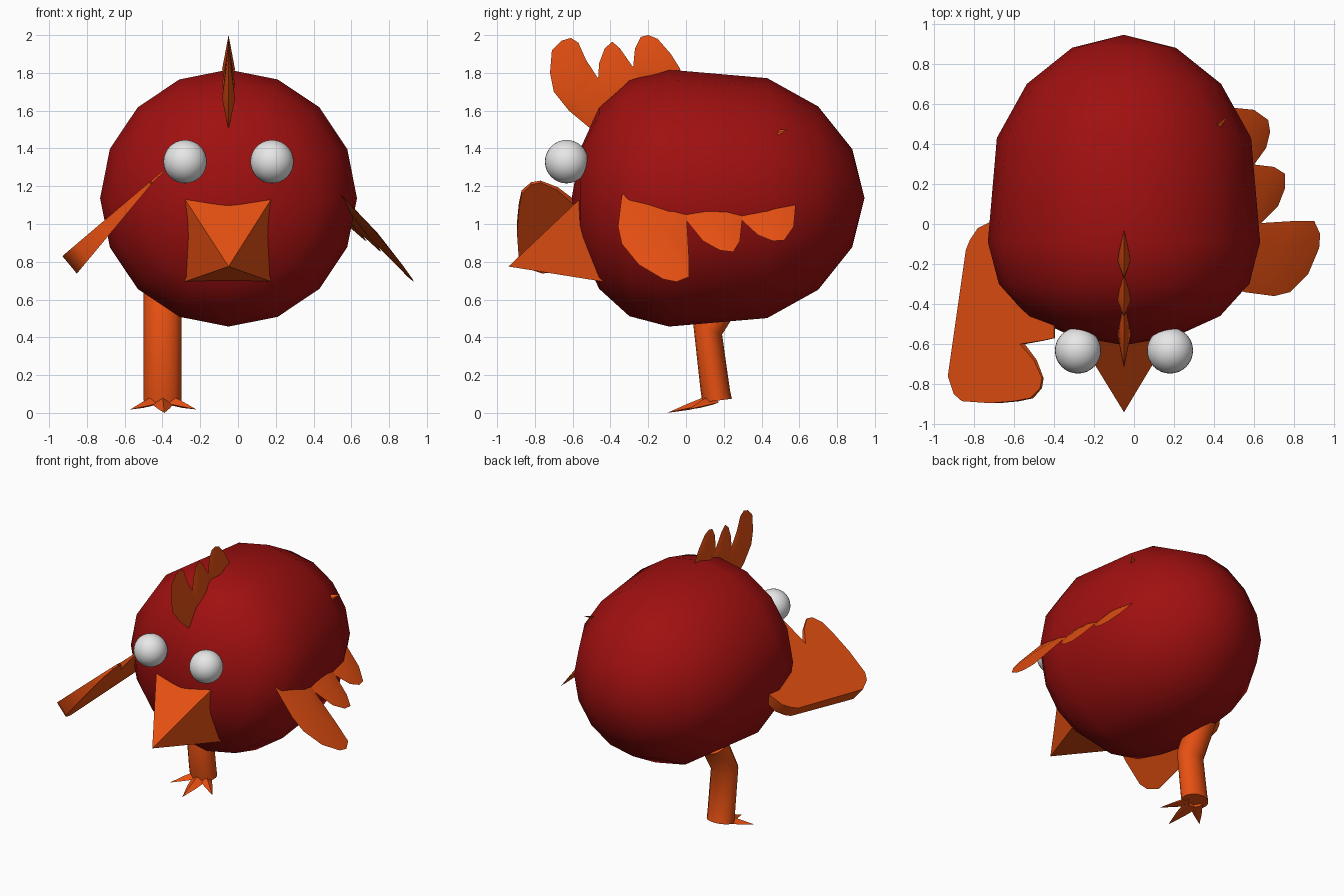
import bpy, bmesh, math
from mathutils import Vector

if "Cube" in bpy.data.objects:
    bpy.data.objects.remove(bpy.data.objects["Cube"])


def material(name, rgb):
    m = bpy.data.materials.new(name)
    m.diffuse_color = (*rgb, 1)
    m.use_nodes = True
    m.node_tree.nodes["Principled BSDF"].inputs["Base Color"].default_value = m.diffuse_color
    return m


RED = material("dark_red", (0.35, 0.005, 0.005))
ORANGE = material("orange", (0.8, 0.08, 0.006))
WHITE = material("eye_white", (0.8, 0.8, 0.8))


def build(name, verts, faces, mat, angle=None):
    """Mesh object; smooth below the given angle, flat when None."""
    me = bpy.data.meshes.new(name)
    me.from_pydata([tuple(v) for v in verts], [], faces)
    bm = bmesh.new()
    bm.from_mesh(me)
    bmesh.ops.remove_doubles(bm, verts=bm.verts, dist=1e-5)
    bmesh.ops.recalc_face_normals(bm, faces=bm.faces)
    for f in bm.faces:
        f.smooth = angle is not None
    bm.to_mesh(me)
    bm.free()
    if angle is not None:
        me.set_sharp_from_angle(angle=math.radians(angle))
    me.materials.append(mat)
    ob = bpy.data.objects.new(name, me)
    bpy.context.collection.objects.link(ob)
    return ob


def loft(name, rings, mat, angle):
    """Skin rings of equal length and cap the ends."""
    n = len(rings[0])
    verts = [v for r in rings for v in r]
    faces = [(i * n + j, i * n + (j + 1) % n, (i + 1) * n + (j + 1) % n, (i + 1) * n + j)
             for i in range(len(rings) - 1) for j in range(n)]
    faces += [tuple(range(n)), tuple(range(len(verts) - n, len(verts)))]
    return build(name, verts, faces, mat, angle)


def lobe(name, outline, center, normal, thick, mat):
    """Feather shaped pillow: sharp rim, raised middle on both sides."""
    n = len(outline)
    off = Vector(normal).normalized() * thick
    verts = list(outline) + [Vector(center) + off, Vector(center) - off]
    faces = [(i, (i + 1) % n, n + s) for i in range(n) for s in (0, 1)]
    return build(name, verts, faces, mat, 35)


def circle(c, rx, ry, n, tilt=0.0):
    return [Vector((c[0] + rx * math.cos(a), c[1] + ry * math.sin(a), c[2] + tilt * math.sin(a)))
            for a in (2 * math.pi * i / n for i in range(n))]


# Body: rings along y
profile = [(0.88, 0.26), (0.70, 0.485), (0.43, 0.635), (-0.09, 0.68),
           (-0.30, 0.625), (-0.46, 0.48), (-0.56, 0.26)]
SEG = 16
verts = [(-0.05 + r * math.cos(2 * math.pi * j / SEG), y, 1.137 + r * math.sin(2 * math.pi * j / SEG))
         for y, r in profile for j in range(SEG)]
faces = [(i * SEG + j, i * SEG + (j + 1) % SEG, (i + 1) * SEG + (j + 1) % SEG, (i + 1) * SEG + j)
         for i in range(len(profile) - 1) for j in range(SEG)]
back, front = len(verts), len(verts) + 1
verts += [(-0.05, 0.945, 1.137), (-0.05, -0.605, 1.137)]
last = (len(profile) - 1) * SEG
for j in range(SEG):
    k = (j + 1) % SEG
    faces += [(back, j, k), (front, last + j, last + k)]
build("body", verts, faces, RED, 60)

# Eyes
for side, x in (("left", -0.28), ("right", 0.18)):
    bpy.ops.mesh.primitive_uv_sphere_add(segments=32, ring_count=16, radius=0.115,
                                         location=(x, -0.632, 1.33))
    eye = bpy.context.object
    eye.name = side + "_eye"
    eye.data.materials.append(WHITE)
    bpy.ops.object.shade_smooth()

# Beak: four sided pyramid
build("beak", [(-0.28, -0.565, 1.13), (0.175, -0.565, 1.13), (0.175, -0.44, 0.695),
               (-0.28, -0.44, 0.695), (-0.05, -0.94, 0.775)],
      [(0, 1, 4), (1, 2, 4), (2, 3, 4), (3, 0, 4), (0, 1, 2, 3)], ORANGE)

# Comb: three lobes in the y-z plane
comb = [
    ((-0.55, 1.66), [(-.50, 1.50), (-.62, 1.60), (-.70, 1.70), (-.72, 1.80), (-.71, 1.92), (-.66, 1.97),
                     (-.61, 1.985), (-.57, 1.96), (-.53, 1.87), (-.465, 1.77), (-.38, 1.60)]),
    ((-0.38, 1.74), [(-.465, 1.77), (-.46, 1.85), (-.43, 1.93), (-.39, 1.965), (-.35, 1.93),
                     (-.28, 1.83), (-.20, 1.70), (-.40, 1.58), (-.47, 1.60)]),
    ((-0.18, 1.82), [(-.28, 1.83), (-.27, 1.93), (-.24, 1.99), (-.20, 2.0), (-.15, 1.98),
                     (-.08, 1.90), (-.03, 1.82), (-.05, 1.72), (-.20, 1.68)]),
]
for i, (c, pts) in enumerate(comb):
    lobe(f"comb_lobe_{i + 1}", [(-0.05, y, z) for y, z in pts], (-0.05, *c), (1, 0, 0), 0.034, ORANGE)


# Right wing: three feathers on a plane sloping outward and down
def on_right(p):
    return Vector((p[0], p[1], 1.72 - 1.11 * p[0] - 0.12 * p[1]))


right_wing = [
    ((0.72, -0.13), [(.48, 0.0), (.64, .005), (.80, .015), (.90, .015), (.93, -.05), (.925, -.12), (.87, -.25),
                     (.78, -.34), (.70, -.36), (.55, -.34), (.45, -.28)]),
    ((0.64, 0.16), [(.48, .30), (.60, .297), (.70, .285), (.755, .25), (.755, .18), (.72, .09), (.63, 0.0), (.48, 0.0)]),
    ((0.57, 0.44), [(.42, .56), (.50, .58), (.60, .57), (.67, .52), (.68, .46), (.66, .38), (.60, .297), (.46, .30)]),
]
for i, (c, pts) in enumerate(right_wing):
    lobe(f"right_wing_feather_{i + 1}", [on_right(p) for p in pts], on_right(c), (1.11, 0.12, 1), 0.025, ORANGE)

# Small tip of the right wing root showing through the body
lobe("right_wing_root_tip", [(.40, .45, 1.46), (.40, .49, 1.50), (.47, .54, 1.50), (.44, .49, 1.47)],
     (.43, .49, 1.483), (1, -1, 0), 0.008, ORANGE)

# Left wing: swung forward, thick outer rim, thin feather tips toward the middle
left_outline = [(-.60, .05), (-.72, .01), (-.78, -.02), (-.82, -.08), (-.84, -.13), (-.85, -.20),
                (-.93, -.76), (-.90, -.85), (-.86, -.885), (-.72, -.895), (-.60, -.885),
                (-.52, -.87), (-.47, -.82), (-.46, -.77), (-.50, -.68), (-.57, -.60),
                (-.46, -.583), (-.40, -.57), (-.40, -.50), (-.46, -.40), (-.55, -.30),
                (-.46, -.27), (-.45, -.18), (-.52, -.05)]
down = Vector((0.64, 0, -0.77))
top = [Vector((x, y, 0.83 + 0.85 * (x + 0.93))) for x, y in left_outline]
bottom = [p + down * max(0.008, 0.12 * (-0.4 - p.x) / 0.53) for p in top]
wing = loft("left_wing", [top, bottom], ORANGE, 35)
wing.modifiers.new("triangles", 'TRIANGULATE')

# Leg: bent tube, thigh leaning back into the body
loft("leg", [circle((-0.40, 0.165, 0.065), 0.1, 0.078, 16, 0.01),
             circle((-0.40, 0.155, 0.12), 0.1, 0.078, 16),
             circle((-0.40, 0.115, 0.44), 0.1, 0.076, 16, -0.025),
             circle((-0.40, 0.25, 0.68), 0.1, 0.07, 16, -0.06)], ORANGE, 40)


# Toes: flattened spikes spreading from the foot
def toe(name, root, tip, half):
    root, tip = Vector(root), Vector(tip)
    d = (tip - root).normalized()
    s = d.cross(Vector((0, 0, 1))).normalized() * half
    mid = root.lerp(tip, 0.5)
    ring = [root + s, root + Vector((0, 0, 0.045)), root - s, root - Vector((0, 0, 0.012))]
    ring2 = [mid + s * 0.6, mid + Vector((0, 0, 0.025)), mid - s * 0.6, mid - Vector((0, 0, 0.01))]
    n = ring + ring2 + [tip]
    f = [(i, (i + 1) % 4, 4 + (i + 1) % 4, 4 + i) for i in range(4)]
    f += [(4 + i, 4 + (i + 1) % 4, 8) for i in range(4)] + [(0, 1, 2, 3)]
    build(name, n, f, ORANGE, 35)


toe("middle_toe", (-0.40, 0.13, 0.052), (-0.39, -0.10, 0.0), 0.06)
toe("left_toe", (-0.43, 0.14, 0.055), (-0.57, 0.01, 0.018), 0.045)
toe("right_toe", (-0.37, 0.14, 0.055), (-0.22, 0.01, 0.018), 0.045)
